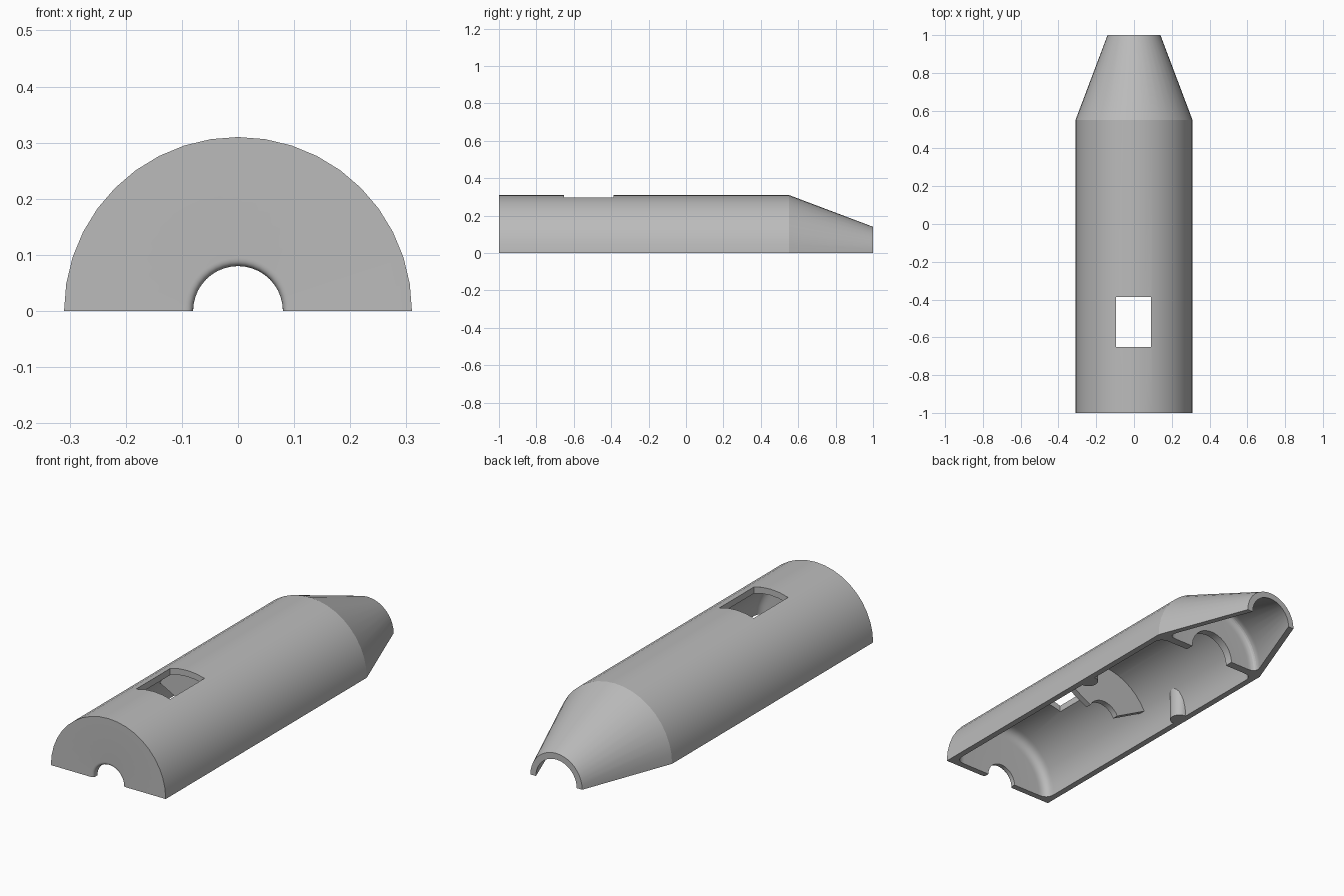
import bpy
import bmesh
from math import cos, sin, pi, radians, sqrt
from mathutils import Vector

cube = bpy.data.objects.get("Cube")
if cube:
    bpy.data.objects.remove(cube, do_unlink=True)

grey = bpy.data.materials.new("plain_grey")
grey.use_nodes = True
grey.diffuse_color = (0.5, 0.5, 0.5, 1)
grey.node_tree.nodes["Principled BSDF"].inputs["Base Color"].default_value = (0.5, 0.5, 0.5, 1)


def make_object(name, bm):
    bmesh.ops.recalc_face_normals(bm, faces=bm.faces)
    mesh = bpy.data.meshes.new(name)
    bm.to_mesh(mesh)
    bm.free()
    mesh.materials.append(grey)
    obj = bpy.data.objects.new(name, mesh)
    bpy.context.collection.objects.link(obj)
    return obj


def select(obj):
    bpy.ops.object.select_all(action='DESELECT')
    obj.select_set(True)
    bpy.context.view_layer.objects.active = obj


def smooth(obj):
    select(obj)
    bpy.ops.object.shade_smooth_by_angle(angle=radians(17))


def rounded(start, corner, end, steps=8):
    """Points of a soft curve that replaces a profile corner."""
    a, b, c = Vector(start), Vector(corner), Vector(end)
    ts = [i / steps for i in range(steps + 1)]
    return [tuple(a * (1 - t) ** 2 + b * 2 * t * (1 - t) + c * t * t) for t in ts]


def part_turn(name, profile, start, end, segments):
    """Sweep a closed (radius, y) profile around the y axis and cap both ends."""
    bm = bmesh.new()
    rings = []
    for i in range(segments + 1):
        a = radians(start + (end - start) * i / segments)
        rings.append([bm.verts.new((r * cos(a), y, r * sin(a))) for r, y in profile])
    n = len(profile)
    for r0, r1 in zip(rings, rings[1:]):
        for j in range(n):
            k = (j + 1) % n
            bm.faces.new((r0[j], r0[k], r1[k], r1[j]))
    bm.faces.new(rings[0])
    bm.faces.new(rings[-1][::-1])
    return make_object(name, bm)


# Half shell with front wall, aft bulkhead and tapered tail
R, INNER, WALL = 0.31, 0.28, 0.03
FILLET = 0.05
SHOULDER = 0.55


def tail_inner(y):
    return INNER - (y - SHOULDER) * 0.17 / 0.45


back, front = SHOULDER + 0.02, SHOULDER - 0.02
inside_front = -1 + WALL
profile = rounded((0.08, -0.985), (0.08, -1), (0.095, -1))
profile += [(R, -1), (R, SHOULDER), (0.14, 1), (0.11, 1)]
profile += rounded((tail_inner(back + FILLET), back + FILLET),
                   (tail_inner(back), back), (tail_inner(back) - FILLET, back))
profile += [(0.12, back), (0.12, front)]
profile += rounded((INNER - FILLET, front), (INNER, front), (INNER, front - FILLET))
profile += rounded((INNER, inside_front + FILLET), (INNER, inside_front),
                   (INNER - FILLET, inside_front))
profile += [(0.08, inside_front)]
shell = part_turn("half_shell", profile, 0, 180, 20)

# Rectangular window through the top of the shell
bm = bmesh.new()
bmesh.ops.create_cube(bm, size=1)
bmesh.ops.scale(bm, vec=(0.185, 0.265, 0.3), verts=bm.verts)
bmesh.ops.translate(bm, vec=(-0.002, -0.52, 0.3), verts=bm.verts)
cutter = make_object("window_cutter", bm)
cutter.hide_render = True
cut = shell.modifiers.new("window", 'BOOLEAN')
cut.operation = 'DIFFERENCE'
cut.solver = 'EXACT'
cut.object = cutter
select(shell)
bpy.ops.object.modifier_apply(modifier=cut.name)
bpy.data.objects.remove(cutter, do_unlink=True)
smooth(shell)

# Middle rib, a partial ring hanging from the roof
rib = part_turn("middle_rib", [(0.093, -0.25), (0.29, -0.25), (0.29, -0.22), (0.093, -0.22)],
                28, 152, 16)
smooth(rib)

# Upright bosses on both side walls, trimmed to the shell curve
for side, label in ((1, "left"), (-1, "right")):
    bm = bmesh.new()
    low, high = [], []
    for i in range(24):
        a = 2 * pi * i / 24
        x = min(0.28 + 0.045 * cos(a), 0.295)
        y = 0.045 * sin(a)
        top = sqrt(max(0.296 ** 2 - x * x, 0))
        low.append(bm.verts.new((side * x, y, 0)))
        high.append(bm.verts.new((side * x, y, top)))
    for i in range(24):
        k = (i + 1) % 24
        bm.faces.new((low[i], low[k], high[k], high[i]))
    bm.faces.new(low)
    bm.faces.new(high)
    smooth(make_object(label + "_boss", bm))
